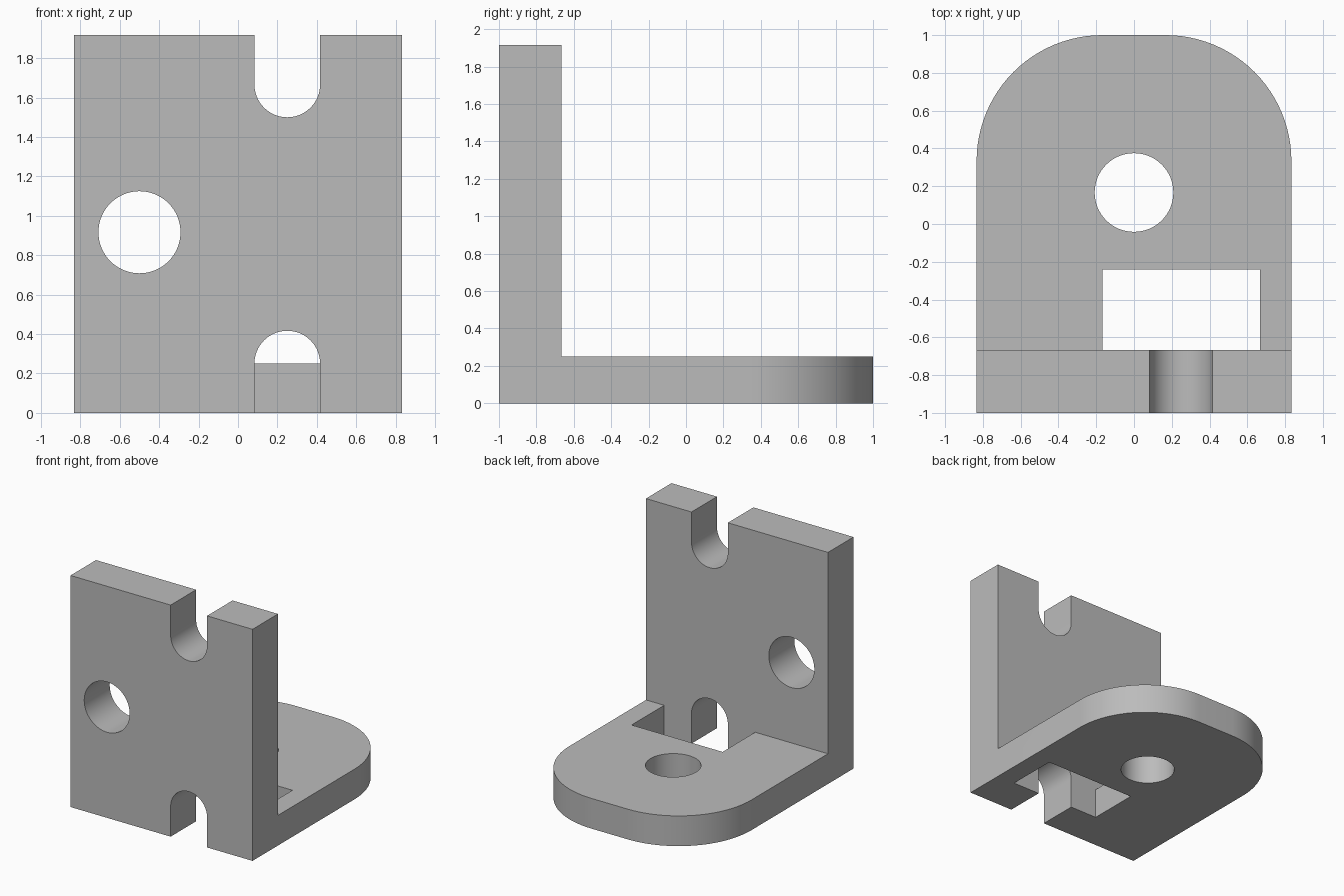
import bpy, bmesh, math
from mathutils import Vector

cube = bpy.data.objects.get("Cube")
if cube:
    bpy.data.objects.remove(cube, do_unlink=True)

W, H = 0.8333, 1.9167        # half width, height
WALL, BASE = -0.6667, 0.25   # back face of the wall, top of the base
R_SLOT, R_HOLE, R_CORNER = 0.1667, 0.2083, 0.6667

grey = bpy.data.materials.new("plain grey")
grey.use_nodes = True
colour = (0.5, 0.5, 0.5, 1)
grey.diffuse_color = colour
grey.node_tree.nodes["Principled BSDF"].inputs["Base Color"].default_value = colour


def arc(cx, cy, r, start, end, steps):
    angles = [math.radians(start + (end - start) * i / steps) for i in range(steps + 1)]
    return [(cx + r * math.cos(a), cy + r * math.sin(a)) for a in angles]


def prism(name, outline, axis, lo, hi):
    """Extrude a 2D outline along the named axis."""
    place = {"x": lambda p, d: (d, p[0], p[1]),
             "y": lambda p, d: (p[0], d, p[1]),
             "z": lambda p, d: (p[0], p[1], d)}[axis]
    bm = bmesh.new()
    face = bm.faces.new([bm.verts.new(place(p, lo)) for p in outline])
    result = bmesh.ops.extrude_face_region(bm, geom=[face])
    verts = [v for v in result["geom"] if isinstance(v, bmesh.types.BMVert)]
    shift = Vector(place((0, 0), hi - lo))
    bmesh.ops.translate(bm, verts=verts, vec=shift)
    bmesh.ops.recalc_face_normals(bm, faces=bm.faces)
    mesh = bpy.data.meshes.new(name)
    bm.to_mesh(mesh)
    bm.free()
    mesh.materials.append(grey)
    obj = bpy.data.objects.new(name, mesh)
    bpy.context.collection.objects.link(obj)
    return obj


def carve(body, cutter, operation="DIFFERENCE"):
    cutter.hide_render = True
    mod = body.modifiers.new(cutter.name, "BOOLEAN")
    mod.operation, mod.solver, mod.object = operation, "EXACT", cutter
    bpy.context.view_layer.objects.active = body
    bpy.ops.object.modifier_apply(modifier=mod.name)
    bpy.data.objects.remove(cutter, do_unlink=True)


# L-shaped body from its side profile
profile = [(-1, 0), (1, 0), (1, BASE), (WALL, BASE), (WALL, H), (-1, H)]
bracket = prism("angle_bracket", profile, "x", -W, W)

# Rounded far corners of the base
for side in (-1, 1):
    curve = arc(side * (W - R_CORNER), 1 - R_CORNER, R_CORNER, 90, 90 - side * 90, 24)
    corner = curve + [(side * (W + 0.1), 1 - R_CORNER), (side * (W + 0.1), 1.1),
                      (side * (W - R_CORNER), 1.1)]
    carve(bracket, prism("corner_cutter", corner, "z", -0.1, BASE + 0.1))

# Rectangular window in the base, against the wall
x0, x1, y1 = -0.1667, 0.6667, -0.24
window = [(x0, WALL), (x1, WALL), (x1, y1), (x0, y1)]
carve(bracket, prism("window_cutter", window, "z", -0.1, BASE + 0.1))

# Round-ended slots in the wall, open at the top and the bottom edge
left, right = 0.25 - R_SLOT, 0.25 + R_SLOT
top_slot = arc(0.25, H - BASE, R_SLOT, 180, 360, 32) + [(right, H + 0.1), (left, H + 0.1)]
low_slot = arc(0.25, BASE, R_SLOT, 0, 180, 32) + [(left, -0.1), (right, -0.1)]
for slot in (top_slot, low_slot):
    carve(bracket, prism("slot_cutter", slot, "y", -1.1, WALL + 0.1))

# Round holes through the wall and the base
carve(bracket, prism("wall_hole_cutter", arc(-0.5, 0.9167, R_HOLE, 0, 360, 64)[:-1],
                     "y", -1.1, WALL + 0.1))
carve(bracket, prism("base_hole_cutter", arc(0, 0.1667, R_HOLE, 0, 360, 64)[:-1],
                     "z", -0.1, BASE + 0.1))

# Smooth curves with crisp edges
bpy.ops.object.select_all(action="DESELECT")
bracket.select_set(True)
bpy.context.view_layer.objects.active = bracket
bpy.ops.object.shade_smooth_by_angle(angle=math.radians(30))
